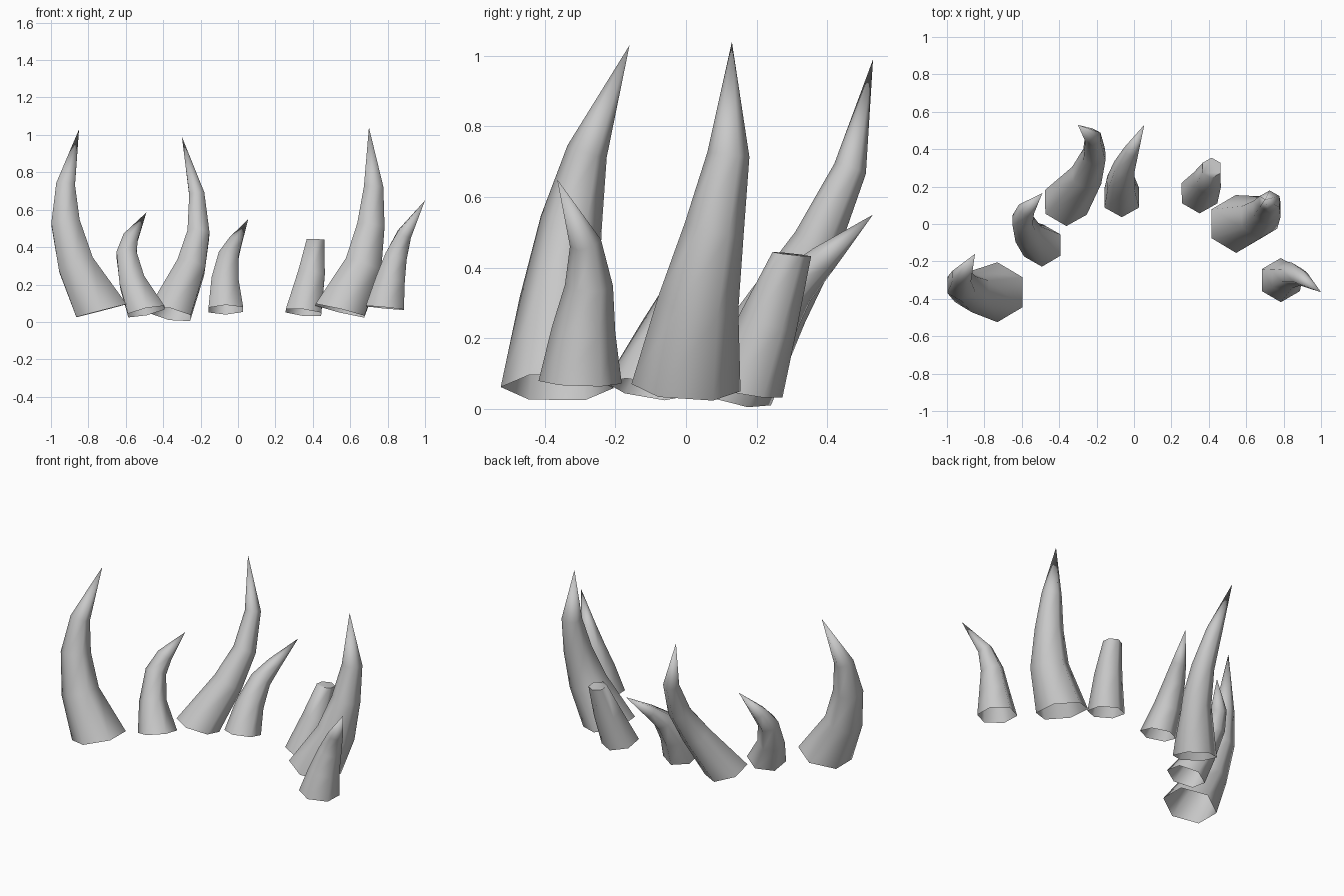
import bpy, bmesh, math
from mathutils import Vector

if "Cube" in bpy.data.objects:
    bpy.data.objects.remove(bpy.data.objects["Cube"])

SIDES = 6
grey = bpy.data.materials.new("horn_grey")
grey.diffuse_color = (0.58, 0.58, 0.58, 1)
grey.use_nodes = True
grey.node_tree.nodes["Principled BSDF"].inputs["Base Color"].default_value = grey.diffuse_color
UP = Vector((0, 0, 1))


def horn(name, rings, tip=None):
    """Sweep a tapering hexagon through (x, y, z, radius) rings; open base, pointed or cut end."""
    pts = [Vector(r[:3]) for r in rings] + ([Vector(tip)] if tip else [])
    bm = bmesh.new()
    loops = []
    for i, r in enumerate(rings):
        ahead = (pts[min(i + 1, len(pts) - 1)] - pts[min(i, len(pts) - 2)]).normalized()
        behind = (pts[i] - pts[i - 1]).normalized() if i else UP
        if i == len(pts) - 1:
            behind = UP * 2              # cut end is nearly level
        turn = UP.rotation_difference((ahead + behind).normalized())
        loop = []
        for k in range(SIDES):
            a = math.radians(30) + math.tau * k / SIDES
            loop.append(bm.verts.new(pts[i] + turn @ (Vector((math.cos(a), math.sin(a), 0)) * r[3])))
        loops.append(loop)
    for a, b in zip(loops, loops[1:]):
        for k in range(SIDES):
            n = (k + 1) % SIDES
            bm.faces.new((a[k], a[n], b[n], b[k]))
    last = loops[-1]
    if tip:
        t = bm.verts.new(tip)
        for k in range(SIDES):
            bm.faces.new((last[k], last[(k + 1) % SIDES], t))
    else:
        bm.faces.new(last)
    me = bpy.data.meshes.new(name)
    bm.to_mesh(me)
    bm.free()
    me.materials.append(grey)
    ob = bpy.data.objects.new(name, me)
    bpy.context.collection.objects.link(ob)
    bpy.ops.object.select_all(action='DESELECT')
    ob.select_set(True)
    bpy.context.view_layer.objects.active = ob
    bpy.ops.object.shade_smooth_by_angle(angle=math.radians(70))


# left side, outermost to centre
horn("left_large_horn", [(-.73, -.365, .06, .16), (-.866, -.36, .305, .112),
     (-.922, -.325, .53, .088), (-.922, -.28, .73, .058)], (-.85, -.16, 1.03))
horn("left_small_horn", [(-.49, -.115, .055, .115), (-.565, -.055, .21, .08),
     (-.596, .02, .36, .062), (-.575, .08, .447, .047)], (-.49, .165, .585))
horn("left_tall_horn", [(-.365, .115, .042, .13), (-.253, .26, .29, .09),
     (-.212, .37, .47, .068), (-.22, .465, .68, .047)], (-.30, .53, .99))
horn("centre_small_horn", [(-.065, .14, .065, .107), (-.07, .22, .215, .083),
     (-.052, .305, .345, .062), (-.015, .39, .425, .042)], (.055, .53, .55))

# right side, centre to outermost
horn("broken_horn", [(.35, .165, .05, .11), (.392, .235, .25, .083), (.415, .30, .438, .055)])
horn("right_tall_horn", [(.545, 0, .06, .155), (.67, .035, .30, .115),
     (.71, .08, .51, .085), (.725, .12, .72, .06)], (.70, .13, 1.04))
horn("right_small_horn", [(.785, -.30, .075, .118), (.815, -.29, .225, .09),
     (.845, -.275, .35, .068), (.89, -.285, .47, .045)], (1.0, -.365, .65))
